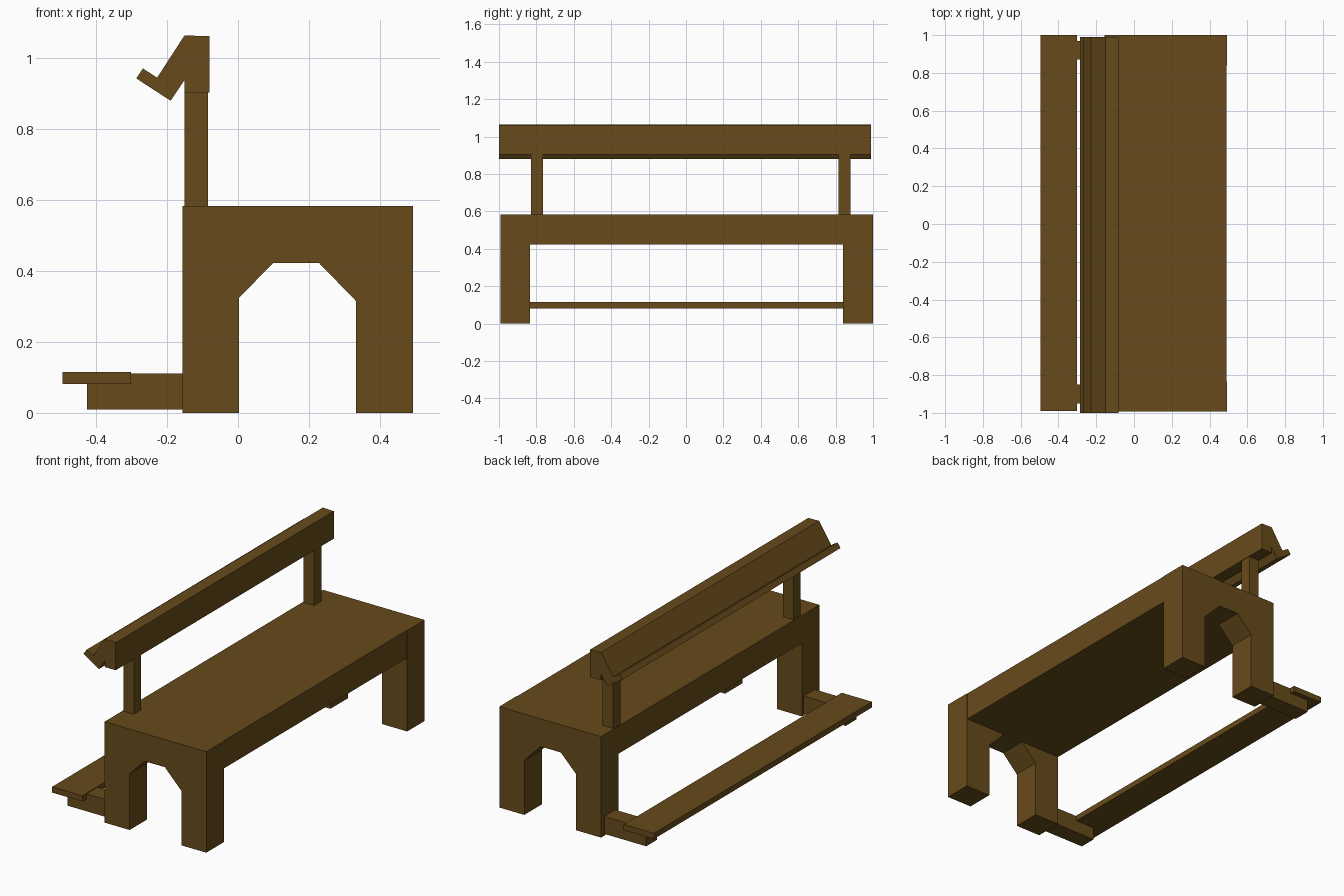
import bpy, bmesh

if "Cube" in bpy.data.objects:
    bpy.data.objects.remove(bpy.data.objects["Cube"])

wood = bpy.data.materials.new("wood")
wood.diffuse_color = (0.135, 0.07, 0.011, 1)
wood.use_nodes = True
wood.node_tree.nodes["Principled BSDF"].inputs["Base Color"].default_value = wood.diffuse_color


def prism(name, profile, y0, y1):
    """Extrude an x-z profile along y."""
    bm = bmesh.new()
    face = bm.faces.new([bm.verts.new((x, y0, z)) for x, z in profile])
    ext = bmesh.ops.extrude_face_region(bm, geom=[face])
    verts = [v for v in ext["geom"] if isinstance(v, bmesh.types.BMVert)]
    bmesh.ops.translate(bm, verts=verts, vec=(0, y1 - y0, 0))
    bmesh.ops.recalc_face_normals(bm, faces=bm.faces)
    mesh = bpy.data.meshes.new(name)
    bm.to_mesh(mesh)
    bm.free()
    mesh.materials.append(wood)
    ob = bpy.data.objects.new(name, mesh)
    bpy.context.collection.objects.link(ob)
    return ob


def box(name, x0, x1, y0, y1, z0, z1):
    return prism(name, [(x0, z0), (x1, z0), (x1, z1), (x0, z1)], y0, y1)


# Arched end walls, each forming a pair of legs
arch = [(-0.157, 0), (0.003, 0), (0.003, 0.325), (0.10, 0.423), (0.228, 0.423),
        (0.333, 0.315), (0.333, 0), (0.493, 0), (0.493, 0.583), (-0.157, 0.583)]
prism("end_wall_front", arch, -0.993, -0.833)
prism("end_wall_back", arch, 0.84, 1.0)

# Seat slab between the end walls
box("seat", -0.157, 0.49, -0.833, 0.84, 0.423, 0.583)

# Posts and foot brackets at both ends
for side, post_y, bracket_y in (("front", -0.83, -0.95), ("back", 0.815, 0.87)):
    box("post_" + side, -0.151, -0.084, post_y, post_y + 0.065, 0.583, 0.904)
    box("foot_bracket_" + side, -0.425, -0.157, bracket_y, bracket_y + 0.10, 0.01, 0.111)

# Top rail with sloped book rest and lip
rail = [(-0.081, 1.062), (-0.151, 1.064), (-0.228, 0.945), (-0.268, 0.971),
        (-0.287, 0.943), (-0.19, 0.88), (-0.151, 0.938), (-0.151, 0.903), (-0.081, 0.903)]
prism("top_rail", rail, -1.0, 0.99)

# Low board along the back
box("kneeling_board", -0.495, -0.302, -0.99, 1.0, 0.082, 0.115)
